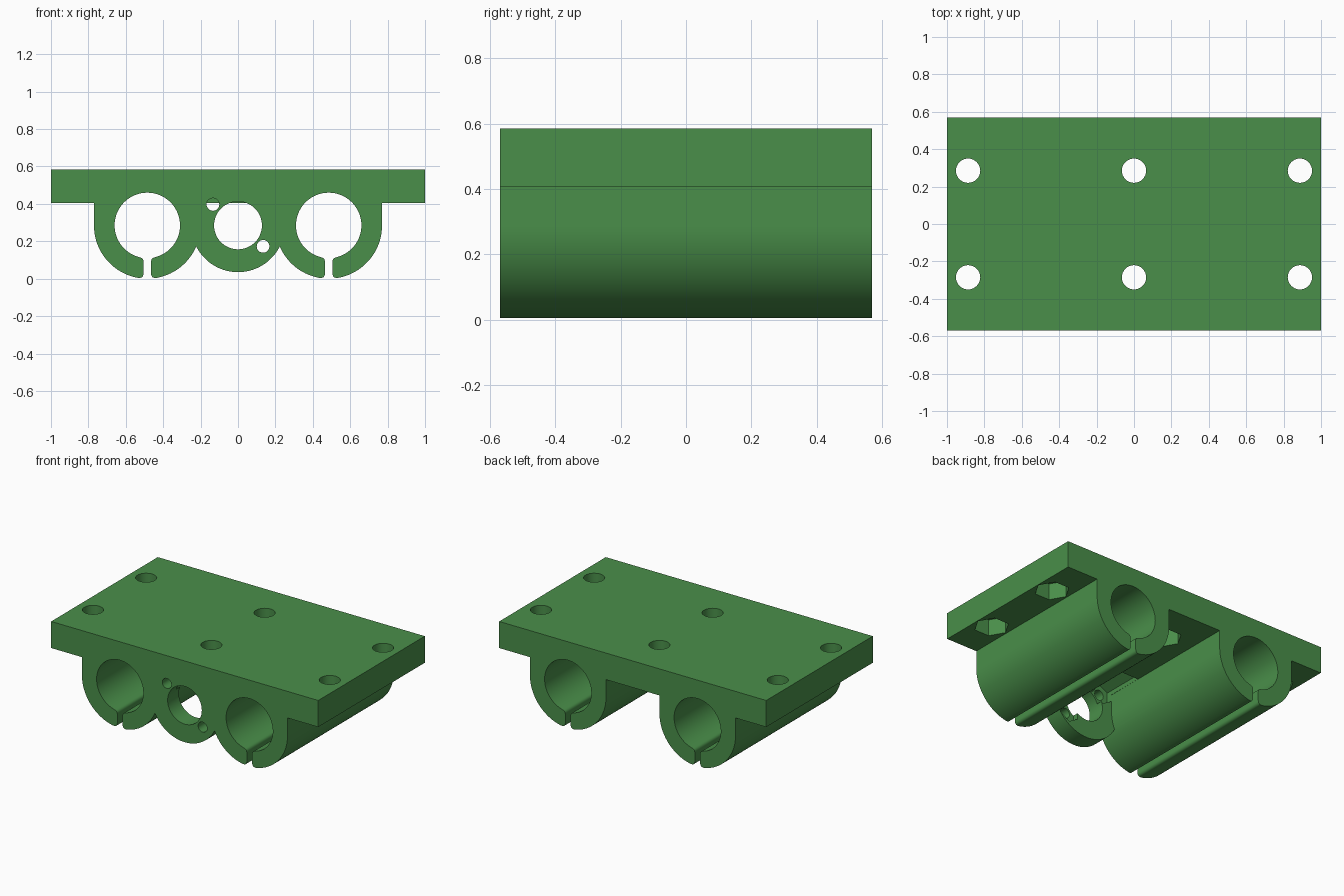
import bpy, bmesh, math
from mathutils import Matrix

if "Cube" in bpy.data.objects:
    bpy.data.objects.remove(bpy.data.objects["Cube"])

HALF_Y, TOP, UNDER = 0.57, 0.585, 0.405
AXIS_Z = 0.285
BLOCK_X, BLOCK_R, BORE_R, SLOT = 0.485, 0.285, 0.175, 0.02

green = bpy.data.materials.new("green plastic")
green.diffuse_color = (0.068, 0.275, 0.068, 1)
green.use_nodes = True
green.node_tree.nodes["Principled BSDF"].inputs["Base Color"].default_value = green.diffuse_color


def make_object(name, bm):
    bmesh.ops.recalc_face_normals(bm, faces=bm.faces)
    mesh = bpy.data.meshes.new(name)
    bm.to_mesh(mesh)
    bm.free()
    mesh.materials.append(green)
    ob = bpy.data.objects.new(name, mesh)
    bpy.context.collection.objects.link(ob)
    return ob


def extrude(name, pts, y0, y1):
    """Extrude an x-z outline along y."""
    bm = bmesh.new()
    face = bm.faces.new([bm.verts.new((x, y0, z)) for x, z in pts])
    new = bmesh.ops.extrude_face_region(bm, geom=[face])["geom"]
    verts = [g for g in new if isinstance(g, bmesh.types.BMVert)]
    bmesh.ops.translate(bm, verts=verts, vec=(0, y1 - y0, 0))
    return make_object(name, bm)


def arc(cx, r, a0, a1, n):
    return [(cx + r * math.cos(math.radians(a0 + (a1 - a0) * i / n)),
             AXIS_Z + r * math.sin(math.radians(a0 + (a1 - a0) * i / n))) for i in range(n + 1)]


def rounded(p, corner, q, n=5):
    """Points strictly between p and q around a softened corner."""
    return [tuple((1 - t) ** 2 * a + 2 * t * (1 - t) * c + t * t * b
                  for a, c, b in zip(p, corner, q)) for t in (i / n for i in range(1, n))]


def clamp_outline(cx):
    """Split bearing clamp, from its upper left round the bore to its upper right."""
    outer_gap = math.degrees(math.asin((SLOT + 0.03) / BLOCK_R))
    inner_gap = math.degrees(math.asin((SLOT + 0.02) / BORE_R))
    left = arc(cx, BLOCK_R, 180, 270 - outer_gap, 24)
    low, high = (cx - SLOT, AXIS_Z - BLOCK_R + 0.03), (cx - SLOT, AXIS_Z - BORE_R - 0.02)
    bore = arc(cx, BORE_R, 270 - inner_gap, 90, 30)
    pts = [(cx - BLOCK_R, UNDER)] + left
    pts += rounded(left[-1], (cx - SLOT, AXIS_Z - BLOCK_R), low) + [low, high]
    pts += rounded(high, (cx - SLOT, AXIS_Z - BORE_R), bore[0]) + bore
    return pts + [(2 * cx - x, z) for x, z in reversed(pts[:-1])]


def cylinder(name, r, sides, loc, depth, axis, spin=0):
    bm = bmesh.new()
    m = Matrix.Translation(loc)
    if axis == "Y":
        m = m @ Matrix.Rotation(math.pi / 2, 4, "X")
    bmesh.ops.create_cone(bm, cap_ends=True, segments=sides, radius1=r, radius2=r, depth=depth,
                          matrix=m @ Matrix.Rotation(spin, 4, "Z"))
    return make_object(name, bm)


def combine(target, other, operation):
    mod = target.modifiers.new(operation.lower(), "BOOLEAN")
    mod.operation, mod.solver, mod.object = operation, "EXACT", other
    bpy.context.view_layer.objects.active = target
    bpy.ops.object.modifier_apply(modifier=mod.name)
    bpy.data.objects.remove(other)


# Mounting plate with both bearing clamps
outline = [(-1, TOP), (-1, UNDER)] + clamp_outline(-BLOCK_X) + clamp_outline(BLOCK_X)
outline += [(1, UNDER), (1, TOP)]
carriage = extrude("bearing_carriage", outline, -HALF_Y, HALF_Y)

# Front flange for the screw nut
ring = arc(0, 0.25, 200, 340, 36)
flange = extrude("nut_flange", [(-0.235, 0.45)] + ring + [(0.235, 0.45)], -HALF_Y, -0.45)
combine(carriage, flange, "UNION")

# Screw bore, flange bolt holes and their hex pockets
combine(carriage, cylinder("screw_bore", 0.128, 48, (0, -0.5, AXIS_Z), 0.4, "Y"), "DIFFERENCE")
for s in (1, -1):
    x, z = s * 0.134, AXIS_Z - s * 0.112
    combine(carriage, cylinder("flange_hole", 0.034, 24, (x, -0.5, z), 0.3, "Y"), "DIFFERENCE")
    combine(carriage, cylinder("flange_hex", 0.075, 6, (x, -0.345, z), 0.29, "Y"), "DIFFERENCE")

# Plate bolt holes with hex pockets underneath
for x in (-0.887, 0, 0.887):
    for y in (-0.285, 0.285):
        combine(carriage, cylinder("plate_hole", 0.065, 32, (x, y, 0.5), 0.4, "Z"), "DIFFERENCE")
        combine(carriage, cylinder("plate_hex", 0.108, 6, (x, y, 0.45), 0.13, "Z", math.pi / 2),
                "DIFFERENCE")

# Smooth curved walls, crisp edges
bpy.ops.object.select_all(action="DESELECT")
carriage.select_set(True)
bpy.context.view_layer.objects.active = carriage
bpy.ops.object.shade_smooth_by_angle(angle=math.radians(30))
